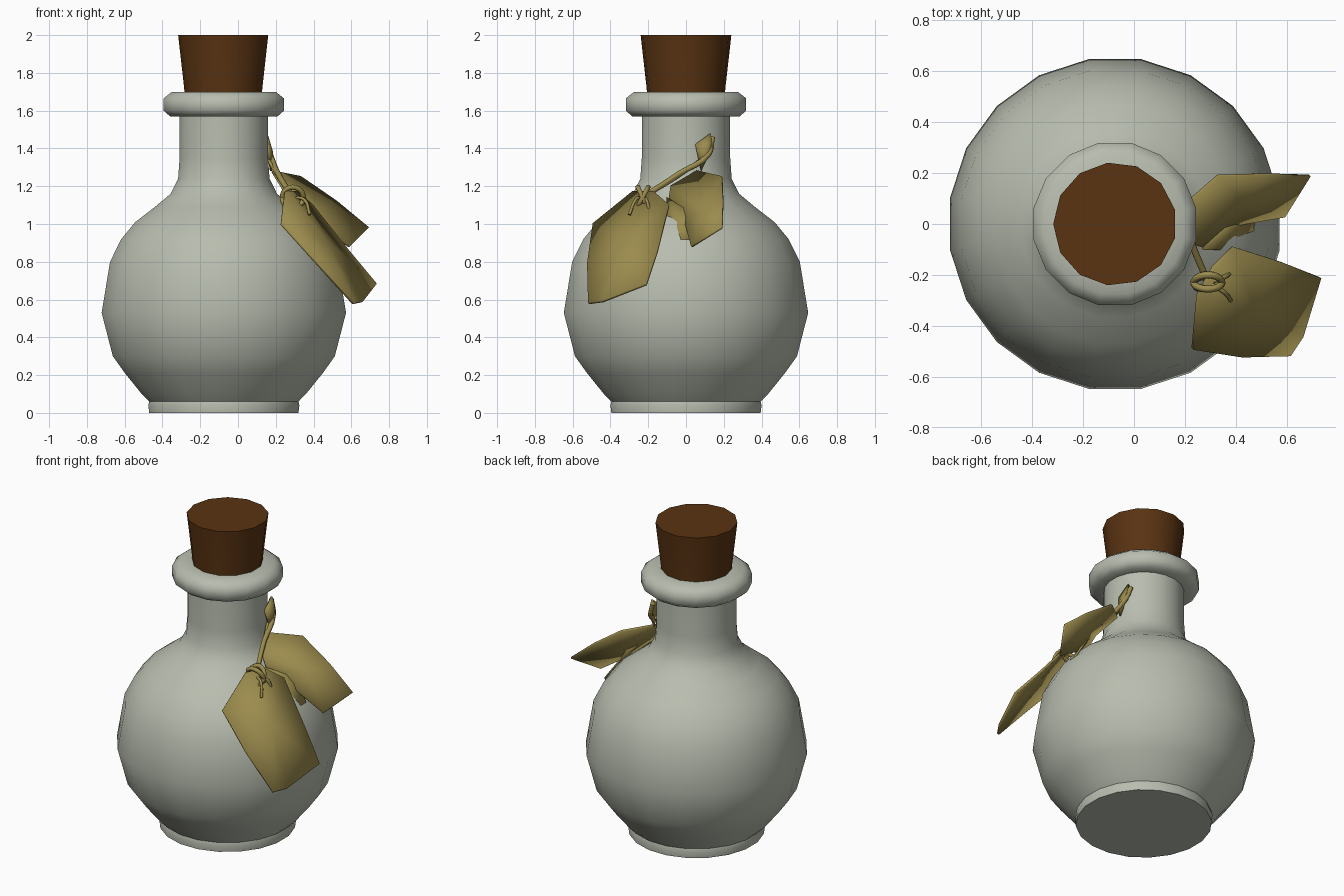
import bpy, bmesh, math
from mathutils import Vector

if "Cube" in bpy.data.objects:
    bpy.data.objects.remove(bpy.data.objects["Cube"])

AXIS_X = -0.075


def material(name, rgb):
    m = bpy.data.materials.new(name)
    m.use_nodes = True
    m.diffuse_color = (*rgb, 1)
    bsdf = m.node_tree.nodes["Principled BSDF"]
    bsdf.inputs["Base Color"].default_value = (*rgb, 1)
    bsdf.inputs["Roughness"].default_value = 0.8
    return m


GLASS = material("pale grey glass", (0.48, 0.51, 0.43))
CORK = material("brown cork", (0.10, 0.033, 0.006))
PAPER = material("old parchment", (0.33, 0.26, 0.075))


def finish(name, bm, mat, angle):
    bmesh.ops.recalc_face_normals(bm, faces=bm.faces)
    mesh = bpy.data.meshes.new(name)
    bm.to_mesh(mesh)
    bm.free()
    mesh.materials.append(mat)
    ob = bpy.data.objects.new(name, mesh)
    bpy.context.collection.objects.link(ob)
    bpy.ops.object.select_all(action="DESELECT")
    ob.select_set(True)
    bpy.context.view_layer.objects.active = ob
    bpy.ops.object.shade_smooth_by_angle(angle=math.radians(angle))
    return ob


def lathe(name, profile, sides, mat, angle):
    """Turn (radius, height) points around the bottle axis and cap both ends."""
    bm = bmesh.new()
    rings = []
    for r, z in profile:
        turns = [2 * math.pi * (i + 0.5) / sides for i in range(sides)]
        rings.append([bm.verts.new((AXIS_X + r * math.cos(a), r * math.sin(a), z))
                      for a in turns])
    for low, high in zip(rings, rings[1:]):
        for i in range(sides):
            j = (i + 1) % sides
            bm.faces.new((low[i], low[j], high[j], high[i]))
    bm.faces.new(rings[0])
    bm.faces.new(rings[-1])
    return finish(name, bm, mat, angle)


def sheet(name, outline, centre, thickness=0.012):
    """Creased paper: a fan from a centre point, thickened."""
    bm = bmesh.new()
    hub = bm.verts.new(centre)
    rim = [bm.verts.new(p) for p in outline]
    for a, b in zip(rim, rim[1:] + rim[:1]):
        bm.faces.new((hub, a, b))
    ob = finish(name, bm, PAPER, 40)
    mod = ob.modifiers.new("thickness", "SOLIDIFY")
    mod.thickness = thickness
    mod.offset = 0
    return ob


def cord(name, points, radius=0.011, cyclic=False):
    curve = bpy.data.curves.new(name, "CURVE")
    curve.dimensions = "3D"
    curve.bevel_depth = radius
    curve.bevel_resolution = 1
    curve.resolution_u = 4
    curve.use_fill_caps = True
    spline = curve.splines.new("BEZIER")
    spline.bezier_points.add(len(points) - 1)
    for bp, p in zip(spline.bezier_points, points):
        bp.co = p
        bp.handle_left_type = bp.handle_right_type = "AUTO"
    spline.use_cyclic_u = cyclic
    curve.materials.append(PAPER)
    ob = bpy.data.objects.new(name, curve)
    bpy.context.collection.objects.link(ob)
    return ob


# Bottle: foot, round belly and neck
lathe("bottle_body", [
    (0.40, 0), (0.405, 0.04), (0.40, 0.06), (0.44, 0.10), (0.53, 0.21),
    (0.595, 0.30), (0.655, 0.53), (0.61, 0.80), (0.55, 0.92), (0.475, 1.01),
    (0.37, 1.09), (0.285, 1.16), (0.245, 1.24), (0.237, 1.35), (0.237, 1.60),
], 20, GLASS, 50)

# Rolled lip around the mouth
lathe("bottle_lip", [
    (0.22, 1.57), (0.29, 1.57), (0.325, 1.60), (0.325, 1.665),
    (0.28, 1.70), (0.19, 1.70),
], 16, GLASS, 60)

# Tapered stopper
lathe("cork_stopper", [(0.205, 1.64), (0.21, 1.72), (0.242, 2.0)], 13, CORK, 40)

# Large hanging tag
sheet("large_tag", [
    (0.25, -0.28, 1.17), (0.23, -0.49, 1.0), (0.42, -0.52, 0.79),
    (0.61, -0.515, 0.58), (0.66, -0.44, 0.59), (0.73, -0.21, 0.68),
    (0.58, -0.15, 0.86), (0.39, -0.09, 1.10), (0.31, -0.17, 1.17),
], (0.47, -0.33, 0.90), 0.015)

# Small crumpled tag with its folded lower flap
sheet("small_tag", [
    (0.18, 0.06, 1.28), (0.33, 0.19, 1.25), (0.52, 0.195, 1.12),
    (0.69, 0.19, 0.98), (0.59, 0.03, 0.88), (0.42, 0.0, 0.99),
    (0.27, -0.09, 1.12), (0.23, -0.08, 1.20),
], (0.43, 0.09, 1.08))
sheet("small_tag_fold", [
    (0.27, -0.10, 1.14), (0.38, -0.10, 0.97), (0.46, -0.07, 0.91),
    (0.47, 0.02, 0.92), (0.40, 0.04, 1.05),
], (0.39, -0.04, 1.01))

# String from the neck down to the tags
knot = Vector((0.29, -0.23, 1.14))
cord("neck_string", [(0.14, 0.14, 1.46), (0.17, 0.12, 1.37),
                     (0.21, -0.03, 1.27), knot], 0.015)
cord("second_string", [(0.16, 0.08, 1.34), (0.22, -0.06, 1.24), knot], 0.010)
sheet("string_end", [(0.155, 0.05, 1.42), (0.15, 0.13, 1.48),
                     (0.165, 0.14, 1.40), (0.175, 0.08, 1.28)],
      (0.18, 0.10, 1.38))

# Knot loops and loose ends
for n, tilt in enumerate((-0.5, 0.6)):
    ring = [knot + Vector((0.055 * math.cos(a), 0.05 * math.sin(a) * tilt,
                           0.055 * math.sin(a)))
            for a in (k * math.pi / 3 for k in range(6))]
    cord(f"knot_loop_{n + 1}", ring, 0.014, True)
for n, dy in enumerate((-0.07, 0.04)):
    cord(f"loose_end_{n + 1}", [knot, knot + Vector((0.06, dy / 2, -0.01)),
                                knot + Vector((0.09, dy, -0.09))], 0.009)
